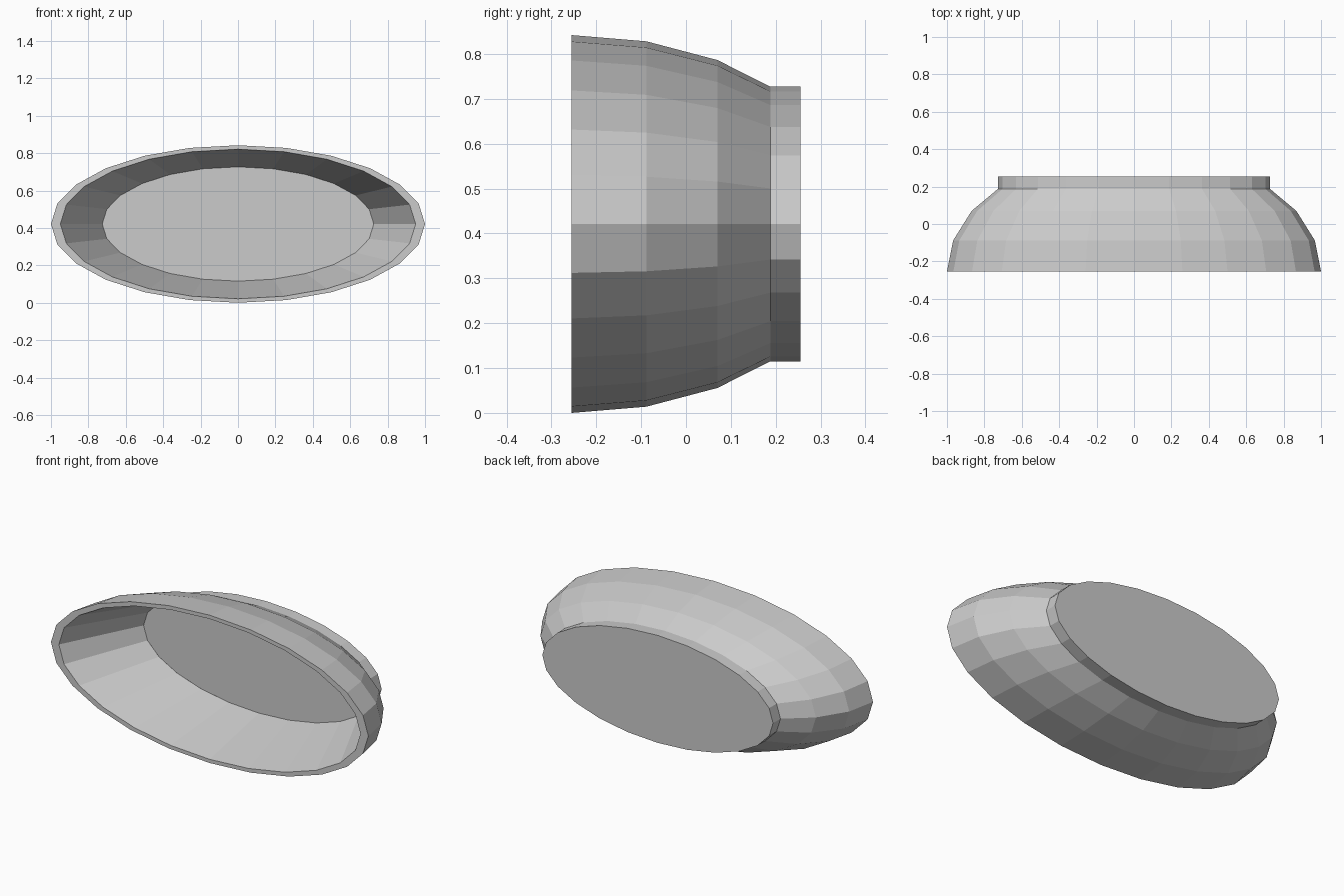
import bpy, bmesh
from math import sin, cos, pi

if "Cube" in bpy.data.objects:
    bpy.data.objects.remove(bpy.data.objects["Cube"])

SIDES = 24
RATIO = 0.421      # height of the oval relative to its width
CENTRE_Z = 0.421


def oval_loft(name, profile, cap_ends=False, closed=False):
    """Sweep (radius, y) points around the y axis with an oval section."""
    bm = bmesh.new()
    rings = []
    for r, y in profile:
        rings.append([bm.verts.new((r * cos(2 * pi * i / SIDES), y,
                                    CENTRE_Z + r * RATIO * sin(2 * pi * i / SIDES)))
                      for i in range(SIDES)])
    pairs = list(zip(rings, rings[1:]))
    if closed:
        pairs.append((rings[-1], rings[0]))
    for a, b in pairs:
        for i in range(SIDES):
            j = (i + 1) % SIDES
            bm.faces.new((a[i], a[j], b[j], b[i]))
    if cap_ends:
        bm.faces.new(rings[0])
        bm.faces.new(rings[-1])
    bmesh.ops.recalc_face_normals(bm, faces=bm.faces)
    mesh = bpy.data.meshes.new(name)
    bm.to_mesh(mesh)
    bm.free()
    obj = bpy.data.objects.new(name, mesh)
    bpy.context.collection.objects.link(obj)
    return obj


# Curved outer wall, flat front rim and straight tapering inner wall
oval_loft("bowl_wall", [(0.727, 0.188), (0.868, 0.07), (0.967, -0.088),
                        (1.0, -0.255), (0.95, -0.255), (0.726, 0.187)], closed=True)

# Solid base plate: its front is the bowl floor
oval_loft("base_plate", [(0.727, 0.188), (0.727, 0.255)], cap_ends=True)
